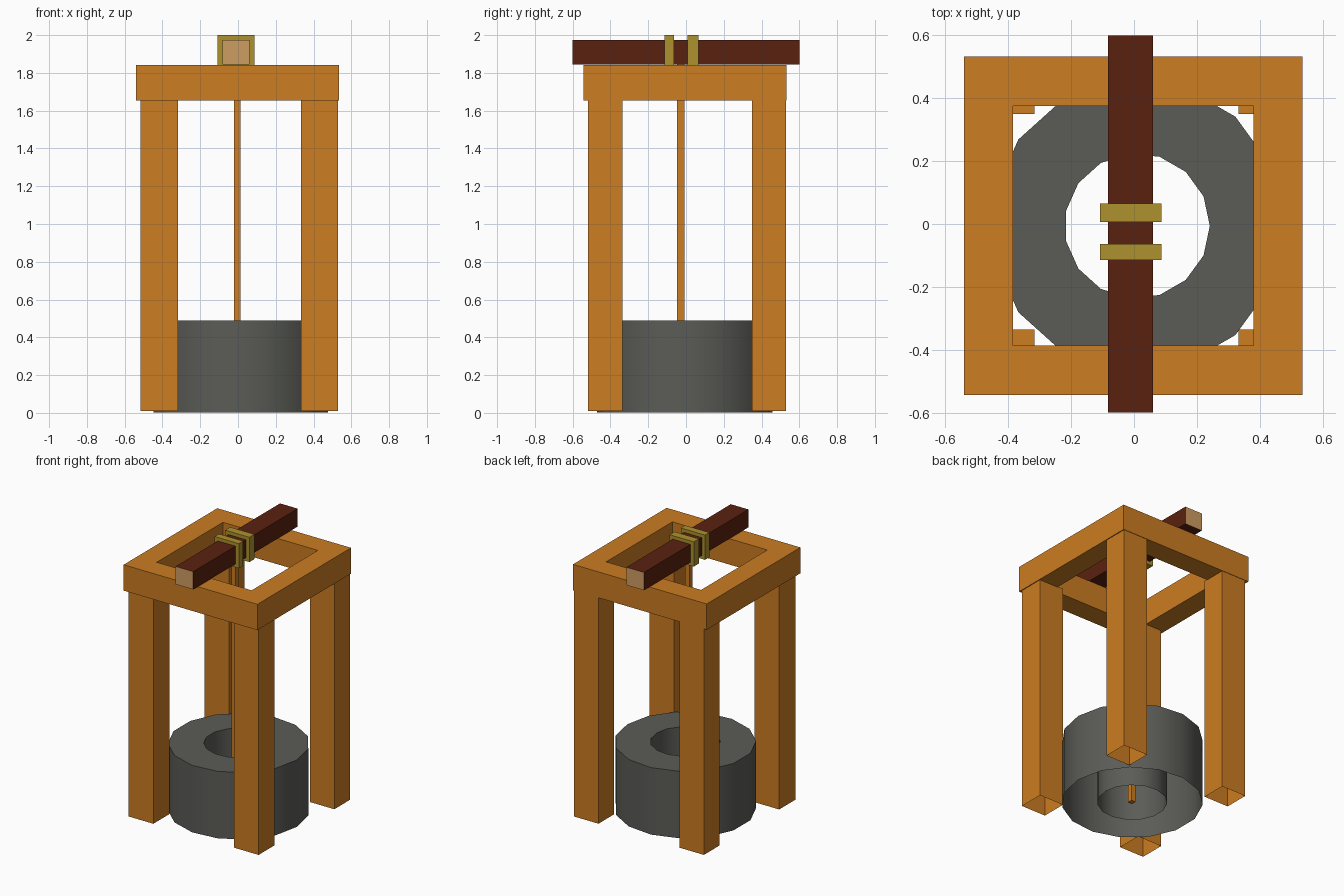
import bpy, bmesh, math

if "Cube" in bpy.data.objects:
    bpy.data.objects.remove(bpy.data.objects["Cube"])


def material(name, rgb):
    def lin(c):
        c /= 255
        return c / 12.92 if c <= 0.04045 else ((c + 0.055) / 1.055) ** 2.4
    m = bpy.data.materials.new(name)
    m.diffuse_color = (*[lin(c) for c in rgb], 1)
    m.use_nodes = True
    m.node_tree.nodes["Principled BSDF"].inputs["Base Color"].default_value = m.diffuse_color
    return m


WOOD = material("orange wood", (204, 125, 34))
BARK = material("dark bark", (90, 33, 15))
CUT = material("pale cut wood", (206, 158, 98))
BAND = material("mustard band", (174, 145, 46))
STONE = material("grey stone", (91, 92, 87))


def finish(name, bm, *mats):
    mesh = bpy.data.meshes.new(name)
    bm.to_mesh(mesh)
    bm.free()
    for m in mats:
        mesh.materials.append(m)
    ob = bpy.data.objects.new(name, mesh)
    bpy.context.collection.objects.link(ob)
    return ob


def box(name, x, y, z, *mats, open_bottom=False, end_slot=0):
    bm = bmesh.new()
    bmesh.ops.create_cube(bm, size=1)
    for v in bm.verts:
        v.co = [r[0] + (c + 0.5) * (r[1] - r[0]) for c, r in zip(v.co, (x, y, z))]
    bm.normal_update()
    for f in bm.faces:
        if abs(f.normal.y) > 0.9:
            f.material_index = end_slot
    if open_bottom:
        bmesh.ops.delete(bm, geom=[f for f in bm.faces if f.normal.z < -0.9], context='FACES')
    return finish(name, bm, *mats)


def tube(name, outer, inner, lo, hi, axis, mat, bottom=True):
    """Hollow prism between two matching outlines, extruded along an axis."""
    bm = bmesh.new()

    def ring(pts, h):
        return [bm.verts.new((a, b, h) if axis == 'Z' else (a, h, b)) for a, b in pts]
    ol, oh, il, ih = ring(outer, lo), ring(outer, hi), ring(inner, lo), ring(inner, hi)
    n = len(outer)
    pairs = [(ol, oh), (oh, ih), (ih, il)] + ([(il, ol)] if bottom else [])
    for a, b in pairs:
        for i in range(n):
            j = (i + 1) % n
            vs = (a[i], a[j], b[j], b[i])
            bm.faces.new(vs if axis == 'Z' else vs[::-1])
    return finish(name, bm, mat)


def rect(a0, a1, b0, b1):
    return [(a0, b0), (a1, b0), (a1, b1), (a0, b1)]


def circle(r, n=15, cx=0.01, cy=-0.006):
    return [(cx + r * math.cos(math.tau * i / n), cy + r * math.sin(math.tau * i / n))
            for i in range(n)]


# stone well wall, open underneath
wall = tube("well_wall", circle(0.467), circle(0.231), 0.003, 0.49, 'Z', STONE, bottom=False)
bpy.context.view_layer.objects.active = wall
wall.select_set(True)
bpy.ops.object.shade_smooth_by_angle(angle=math.radians(30))
wall.select_set(False)

# four hollow-ended legs
for side, x in (("left", (-0.515, -0.317)), ("right", (0.333, 0.53))):
    for end, y in (("front", (-0.52, -0.335)), ("back", (0.35, 0.53))):
        box(f"{end}_{side}_leg", x, y, (0.01, 1.66), WOOD, open_bottom=True)

# square top frame
tube("top_frame", rect(-0.54, 0.536, -0.543, 0.533), rect(-0.384, 0.38, -0.386, 0.375),
     1.655, 1.843, 'Z', WOOD)

# cross beam with pale sawn ends
box("cross_beam", (-0.082, 0.06), (-0.6, 0.6), (1.845, 1.975), BARK, CUT, end_slot=1)

# two bands round the beam
for name, y0, y1 in (("front_band", -0.114, -0.064), ("back_band", 0.007, 0.065)):
    tube(name, rect(-0.108, 0.087, 1.82, 2.0), rect(-0.081, 0.059, 1.846, 1.974),
         y0, y1, 'Y', BAND)

# rope hanging into the well
box("rope", (-0.021, 0.014), (-0.047, -0.009), (0.02, 1.85), WOOD)
